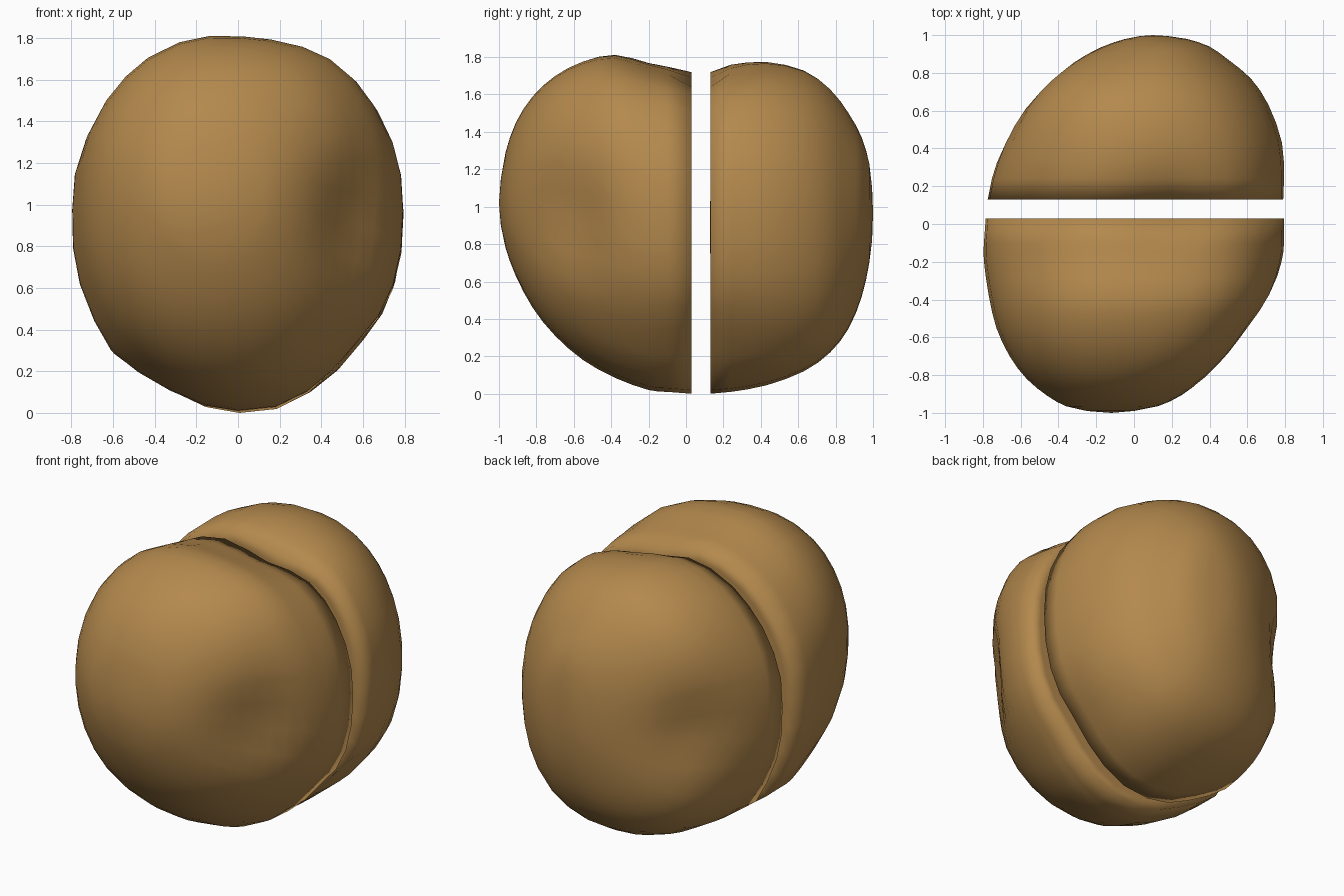
import bpy, bmesh, math
from mathutils import Vector

if "Cube" in bpy.data.objects:
    bpy.data.objects.remove(bpy.data.objects["Cube"])

mat = bpy.data.materials.new("tan_brown")
mat.diffuse_color = (0.455, 0.25, 0.074, 1)
mat.use_nodes = True
mat.node_tree.nodes["Principled BSDF"].inputs["Base Color"].default_value = mat.diffuse_color

# Cross-section outline seen from the front (x, z)
OUTLINE = [(0, 0), (.18, .02), (.33, .1), (.45, .21), (.57, .36), (.67, .48), (.74, .63), (.78, .81),
           (.79, 1), (.78, 1.18), (.74, 1.34), (.67, 1.49), (.59, 1.6), (.48, 1.69), (.34, 1.745),
           (.18, 1.78), (.05, 1.8), (-.12, 1.815), (-.28, 1.785), (-.44, 1.705), (-.55, 1.61),
           (-.65, 1.49), (-.73, 1.34), (-.78, 1.18), (-.79, 1), (-.785, .81), (-.75, .63),
           (-.68, .45), (-.6, .3), (-.47, .2), (-.32, .11), (-.16, .03)]

# Sections from cut to tip: y, left, right, bottom, top
FRONT = [(.03, -.785, .795, .0, 1.72), (-.1, -.795, .795, .01, 1.75), (-.2, -.795, .785, .02, 1.77),
         (-.38, -.77, .735, .085, 1.815), (-.55, -.73, .64, .18, 1.78), (-.7, -.66, .53, .31, 1.7),
         (-.82, -.57, .4, .46, 1.59), (-.91, -.46, .26, .63, 1.45), (-.965, -.36, .13, .78, 1.29),
         (-.99, -.25, 0, .9, 1.15)]
BACK = [(.13, -.775, .79, .0, 1.72), (.24, -.755, .795, .01, 1.76), (.43, -.7, .785, .045, 1.775),
        (.63, -.605, .715, .12, 1.73), (.77, -.48, .62, .22, 1.63), (.87, -.34, .5, .35, 1.5),
        (.94, -.18, .4, .52, 1.37), (.98, -.05, .28, .7, 1.23), (.995, .03, .18, .82, 1.1)]

# Soft dents: centre, push, radius
DENTS = [(Vector((.55, -.62, .92)), Vector((-.06, .06, 0)), .28),
         (Vector((-.5, .66, .9)), Vector((.06, -.06, 0)), .27),
         (Vector((.2, .08, 1.72)), Vector((0, 0, -.04)), .16)]


def dented(p):
    q = p.copy()
    for c, push, r in DENTS:
        q += push * math.exp(-((p - c).length / r) ** 2)
    return q


def refine(s):
    """Add a smoothly interpolated section between each pair."""
    out = [s[0]]
    for i in range(len(s) - 1):
        if 0 < i < len(s) - 2:
            out.append(tuple((9 * (b + c) - a - d) / 16
                             for a, b, c, d in zip(s[i - 1], s[i], s[i + 1], s[i + 2])))
        out.append(s[i + 1])
    return out


def half(name, sections, tip, powers):
    """powers: roundness of the upper right, lower right, upper left, lower left quarter."""
    bm = bmesh.new()
    n = len(OUTLINE)
    y_cut = sections[0][0]
    rings = []
    for y, x0, x1, z0, z1 in refine(sections):
        t = abs(y - y_cut) / abs(tip[1] - y_cut)
        f = min(1, t * 1.3)                # outline turns into a rounded box towards the tip
        ring = []
        for x, z in OUTLINE:
            u, w = x / .79, z / .9075 - 1
            power = powers[2 * (u < 0) + (w < 0)]
            e = power + (2 - power) * max(0, t - .7) / .3
            k = (abs(u) ** e + abs(w) ** e) ** (-1 / e)
            u += (u * k - u) * f
            w += (w * k - w) * f
            p = Vector(((x0 + x1) / 2 + u * (x1 - x0) / 2, y, (z0 + z1) / 2 + w * (z1 - z0) / 2))
            ring.append(bm.verts.new(dented(p)))
        rings.append(ring)
    for a, b in zip(rings, rings[1:]):
        for i in range(n):
            j = (i + 1) % n
            bm.faces.new((a[i], a[j], b[j], b[i]))
    end = bm.verts.new(tip)
    for i in range(n):
        bm.faces.new((rings[-1][i], rings[-1][(i + 1) % n], end))
    # flat cut face
    cap = bm.faces.new(rings[0])
    bmesh.ops.recalc_face_normals(bm, faces=bm.faces[:])
    bmesh.ops.inset_region(bm, faces=[cap], thickness=.06)
    for f in bm.faces:
        f.smooth = True
    me = bpy.data.meshes.new(name)
    bm.to_mesh(me)
    bm.free()
    me.materials.append(mat)
    bpy.context.collection.objects.link(bpy.data.objects.new(name, me))


half("front_half", FRONT, (-.12, -1, 1.02), (2.5, 2.0, 2.2, 2.2))
half("back_half", BACK, (.1, 1, .97), (2.0, 2.4, 2.5, 2.7))
